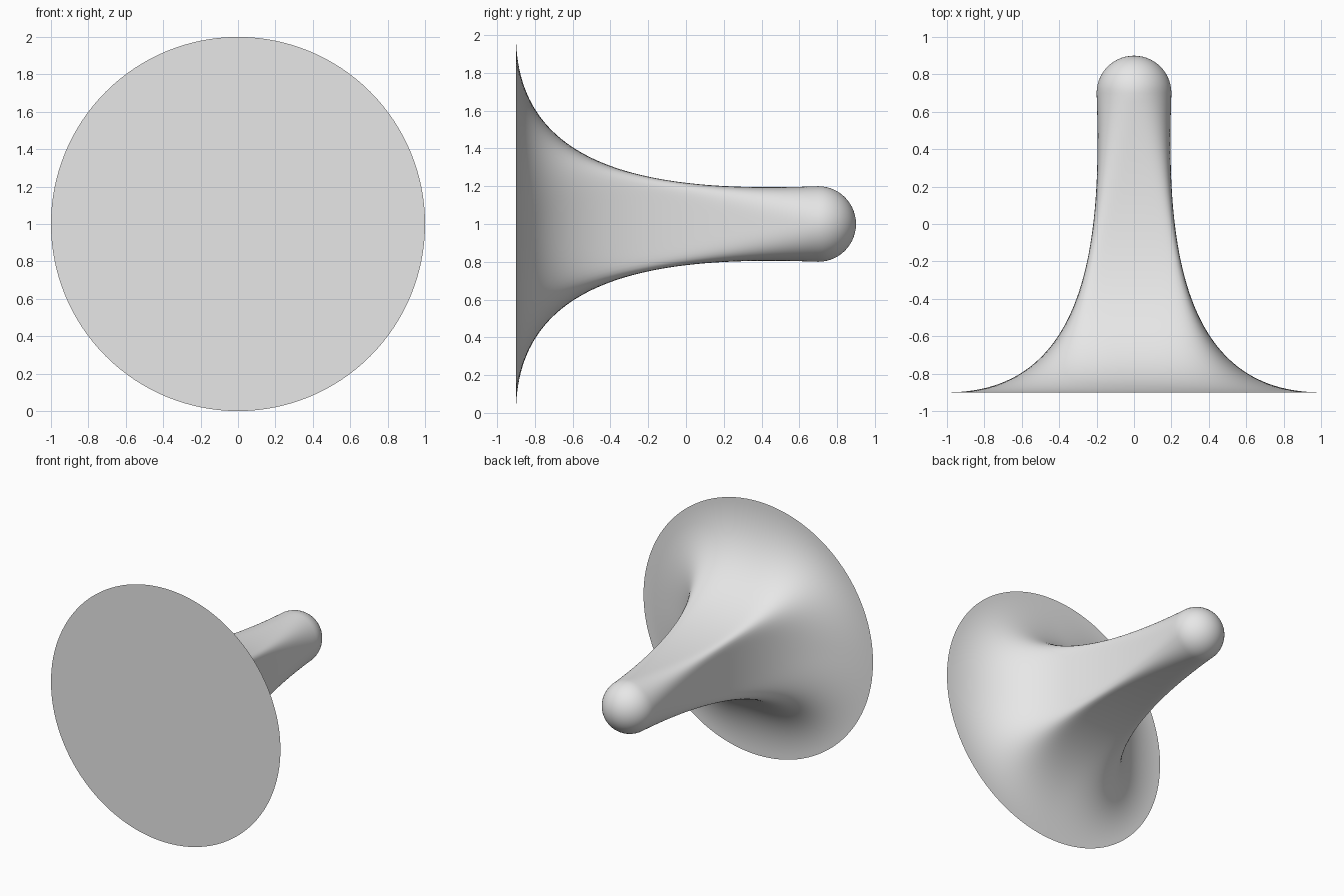
import bpy
import bmesh
from math import sin, cos, pi, log2, radians

SIDES, STEPS, CAP_STEPS = 128, 56, 14
CENTRE_Z, TIP_RADIUS, TIP_Y, BASE_Y = 1.0, 0.2, 0.7, -0.9

cube = bpy.data.objects.get("Cube")
if cube:
    bpy.data.objects.remove(cube, do_unlink=True)

grey = bpy.data.materials.new("light_grey")
grey.use_nodes = True
grey.diffuse_color = (0.8, 0.8, 0.8, 1)
grey.node_tree.nodes["Principled BSDF"].inputs["Base Color"].default_value = (0.8, 0.8, 0.8, 1)


def bezier(t, a, b, c, d):
    s = 1 - t
    return a * s**3 + 3 * b * s * s * t + 3 * c * s * t * t + d * t**3


def ring(bm, y, side, corner):
    """Rounded-square section, set by its radius at the sides and at the corners."""
    power = 1 / (0.5 - log2(max(corner / side, 1.0)))
    verts = []
    for i in range(SIDES):
        a = 2 * pi * i / SIDES
        r = side / (abs(cos(a))**power + abs(sin(a))**power)**(1 / power)
        verts.append(bm.verts.new((r * cos(a), y, CENTRE_Z + r * sin(a))))
    return verts


bm = bmesh.new()
rings = []

# Flared body: round flange, squarish neck, round grip end
for k in range(STEPS + 1):
    t = k / STEPS
    y = bezier(t, BASE_Y, BASE_Y, -0.1, TIP_Y)
    side = bezier(t, 1, 0.25, 0.17, TIP_RADIUS)
    corner = bezier(t, 1, 0.42, 0.25, TIP_RADIUS)
    rings.append(ring(bm, y, side, corner))

# Hemispherical tip
for k in range(1, CAP_STEPS):
    a = pi / 2 * k / CAP_STEPS
    r = TIP_RADIUS * cos(a)
    rings.append(ring(bm, TIP_Y + TIP_RADIUS * sin(a), r, r))
pole = bm.verts.new((0, TIP_Y + TIP_RADIUS, CENTRE_Z))

# Skin between the rings, tip fan and flat front disc
for low, high in zip(rings, rings[1:]):
    for i in range(SIDES):
        j = (i + 1) % SIDES
        bm.faces.new((low[i], high[i], high[j], low[j]))
for i in range(SIDES):
    bm.faces.new((rings[-1][i], pole, rings[-1][(i + 1) % SIDES]))
bm.faces.new(rings[0])

mesh = bpy.data.meshes.new("flared_knob")
bm.to_mesh(mesh)
bm.free()
mesh.materials.append(grey)
knob = bpy.data.objects.new("flared_knob", mesh)
bpy.context.collection.objects.link(knob)

bpy.ops.object.select_all(action='DESELECT')
knob.select_set(True)
bpy.context.view_layer.objects.active = knob
bpy.ops.object.shade_smooth_by_angle(angle=radians(40))
